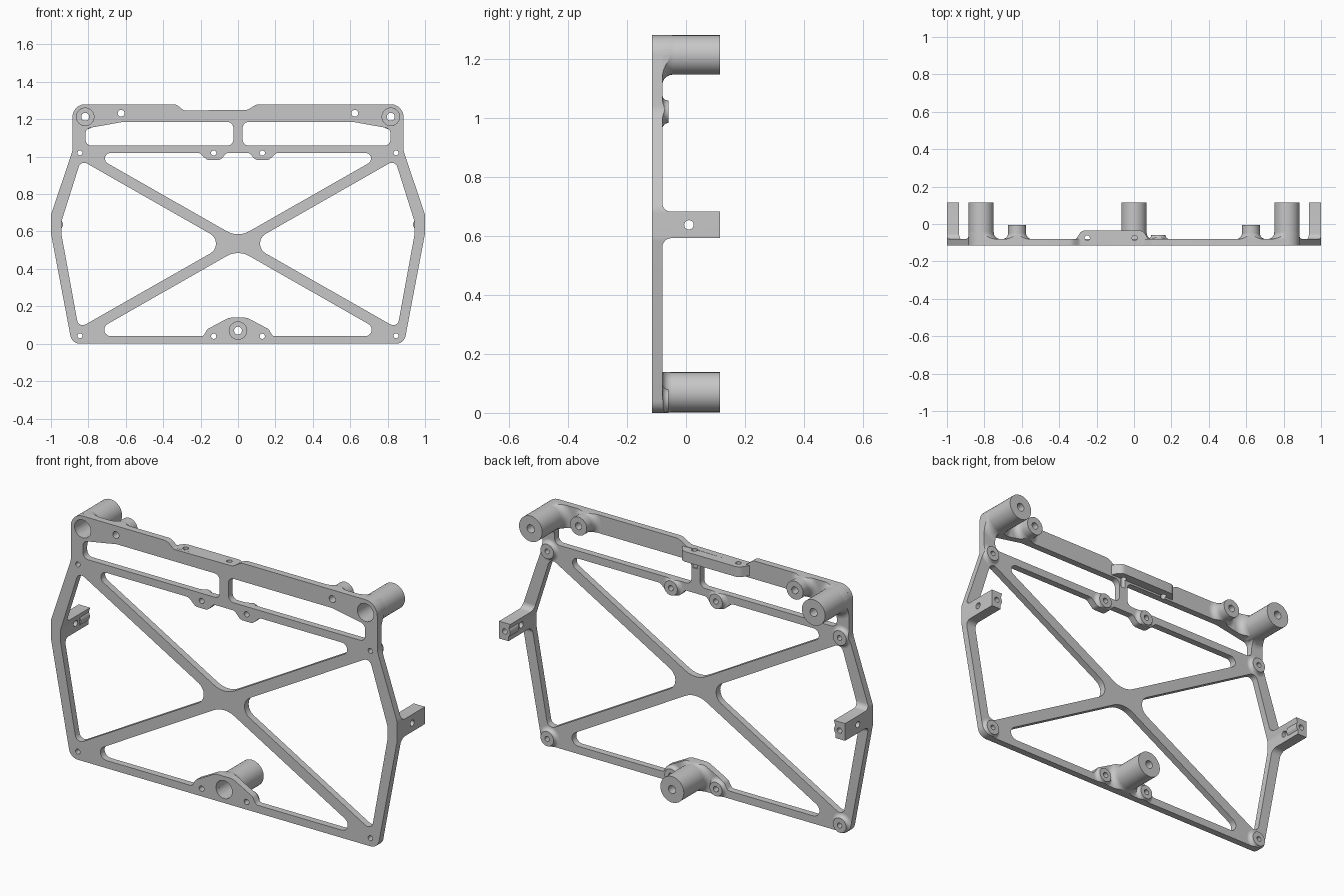
import bpy, bmesh, math
from mathutils import Vector

old = bpy.data.objects.get("Cube")
if old:
    bpy.data.objects.remove(old, do_unlink=True)

FRONT, FACE, BACK = -0.115, -0.08, 0.115
GREY = (0.57, 0.57, 0.57, 1)
grey = bpy.data.materials.new("plain grey")
grey.use_nodes = True
grey.diffuse_color = GREY
grey.node_tree.nodes["Principled BSDF"].inputs["Base Color"].default_value = GREY

# Axis maps: profile (a, b) pushed along c
MAPS = {"x": lambda a, b, c: (c, a, b), "y": lambda a, b, c: (a, c, b), "z": lambda a, b, c: (a, b, c)}


def finish(name, bm):
    bmesh.ops.remove_doubles(bm, verts=bm.verts, dist=1e-5)
    bmesh.ops.recalc_face_normals(bm, faces=bm.faces)
    mesh = bpy.data.meshes.new(name)
    bm.to_mesh(mesh)
    bm.free()
    mesh.materials.clear()
    mesh.materials.append(grey)
    obj = bpy.data.objects.new(name, mesh)
    bpy.context.collection.objects.link(obj)
    return obj


def fillet(points, steps=6):
    """Round each corner (a, b, radius) of a closed outline."""
    out = []
    for i, (a, b, r) in enumerate(points):
        p = Vector((a, b))
        u = Vector(points[i - 1][:2]) - p
        v = Vector(points[(i + 1) % len(points)][:2]) - p
        half = u.angle(v) / 2
        if r <= 0 or half > 1.55:
            out.append(p)
            continue
        t = min(r / math.tan(half), 0.49 * u.length, 0.49 * v.length)
        r = t * math.tan(half)
        u.normalize()
        v.normalize()
        c = p + (u + v).normalized() * (r / math.sin(half))
        start, end = p + u * t - c, p + v * t - c
        first, sweep = math.atan2(start.y, start.x), math.pi - 2 * half
        turn = math.copysign(sweep, start.x * end.y - start.y * end.x)
        for k in range(steps + 1):
            angle = first + turn * k / steps
            out.append(c + Vector((math.cos(angle), math.sin(angle))) * r)
    return out


def circle(a, b, r, n=24):
    return [Vector((a + r * math.cos(k * math.tau / n), b + r * math.sin(k * math.tau / n))) for k in range(n)]


def prism(name, loops, lo, hi, axis="y"):
    """Outline with holes, pushed from lo to hi along an axis."""
    curve = bpy.data.curves.new(name, "CURVE")
    curve.dimensions, curve.fill_mode = "2D", "BOTH"
    curve.extrude = (hi - lo) / 2
    for loop in loops:
        spline = curve.splines.new("POLY")
        spline.points.add(len(loop) - 1)
        for pt, co in zip(spline.points, loop):
            pt.co = (co[0], co[1], 0, 1)
        spline.use_cyclic_u = True
    tmp = bpy.data.objects.new(name + "_curve", curve)
    bpy.context.collection.objects.link(tmp)
    deps = bpy.context.evaluated_depsgraph_get()
    mesh = bpy.data.meshes.new_from_object(tmp.evaluated_get(deps))
    bm = bmesh.new()
    bm.from_mesh(mesh)
    bpy.data.objects.remove(tmp, do_unlink=True)
    bpy.data.meshes.remove(mesh)
    for v in bm.verts:
        v.co = MAPS[axis](v.co.x, v.co.y, v.co.z + (lo + hi) / 2)
    return finish(name, bm)


def lathe(name, x, z, profile, n=32):
    """Closed ring profile of (radius, y) turned about a y axis."""
    bm = bmesh.new()
    rings = [[bm.verts.new((x + r * math.cos(k * math.tau / n), y, z + r * math.sin(k * math.tau / n)))
              for k in range(n)] for r, y in profile]
    for i, ring in enumerate(rings):
        prev = rings[i - 1]
        for k in range(n):
            bm.faces.new((prev[k - 1], prev[k], ring[k], ring[k - 1]))
    return finish(name, bm)


def boolean(obj, other, operation, keep=False):
    mod = obj.modifiers.new("cut", "BOOLEAN")
    mod.object, mod.operation, mod.solver = other, operation, "EXACT"
    deps = bpy.context.evaluated_depsgraph_get()
    mesh = bpy.data.meshes.new_from_object(obj.evaluated_get(deps))
    obj.modifiers.clear()
    obj.data = mesh
    if not keep:
        bpy.data.objects.remove(other, do_unlink=True)


def flip(points):
    return [(-p[0], *p[1:]) for p in reversed(points)]


# Frame outline: right edge, top notch, left edge
side = [(0.888, 0, 0.05), (1.0, 0.59, 0.08), (1.0, 0.69, 0.08), (0.885, 1.03, 0.1), (0.885, 1.28, 0.067)]
notch = [(0.1, 1.28, 0.05), (0.05, 1.25, 0.04), (-0.29, 1.247, 0.03), (-0.33, 1.28, 0.05)]
loops = [fillet(side + notch + flip(side))]

# Windows between the bars
slot = [(0.025, 1.06, 0.03), (0.815, 1.06, 0.03), (0.815, 1.15, 0.03), (0.62, 1.185, 0.05), (0.025, 1.185, 0.03)]
wing = [(0.056, 0.535, 0.06), (0.852, 0.082, 0.03), (0.945, 0.59, 0.06), (0.945, 0.65, 0.06), (0.84, 0.982, 0.03)]
ear = [(0.205, 1.02, 0.03), (0.165, 0.982, 0.03), (0.095, 0.982, 0.03), (0.06, 1.02, 0.02)]
upper = [(0, 0.567, 0.12), (0.795, 1.02, 0.03)] + ear + flip(ear) + [(-0.795, 1.02, 0.03)]
hump = [(0.05, 0.139, 0.06), (0.165, 0.077, 0.03), (0.185, 0.04, 0.02)]
lower = [(0, 0.503, 0.12), (-0.812, 0.04, 0.035)] + flip(hump) + hump + [(0.812, 0.04, 0.035)]
loops += [fillet(w) for w in (slot, flip(slot), wing, flip(wing), upper, lower)]

# Fixing points: name, x, z, outer radius, hole radius, back end, base fillet
bosses = [("lower_post", 0, 0.07, 0.068, 0.047, BACK, 0.03)]
for tag, s in (("left", 1), ("right", -1)):
    bosses += [(tag + "_upper_post", s * 0.817, 1.213, 0.067, 0.047, BACK, 0.035),
               (tag + "_top_boss", s * 0.625, 1.232, 0.048, 0.018, -0.005, 0.03),
               (tag + "_corner_boss", s * 0.845, 1.02, 0.038, 0.013, -0.06, 0.02),
               (tag + "_foot_boss", s * 0.845, 0.042, 0.038, 0.013, -0.06, 0.02),
               (tag + "_bar_boss", s * 0.13, 1.02, 0.038, 0.014, -0.06, 0.02),
               (tag + "_lower_boss", s * 0.13, 0.04, 0.036, 0.014, -0.06, 0.02)]
loops += [circle(x, z, hole) for _, x, z, _, hole, _, _ in bosses]

frame = prism("frame_plate", loops, FRONT, FACE)
clip = prism("clip_helper", loops, FRONT - 0.02, 0.2)
clip.hide_render = True

# Posts, bosses and their filleted bases
for name, x, z, r, hole, end, f in bosses:
    ring = [(hole, -0.09), (r, -0.09), (r, end)]
    if end == BACK:
        ring += [(0.021, end), (0.021, 0.07), (hole, 0.07)]
    else:
        ring += [(hole, end)]
    lathe(name, x, z, ring)
    arc = [k * math.pi / 12 for k in range(7)]
    base = [(r + f * (1 - math.sin(a)), FACE + f * (1 - math.cos(a))) for a in arc]
    base = [(hole * 0.8, -0.09), (r + f, -0.09)] + base + [(hole * 0.8, FACE + f)]
    boolean(lathe(name + "_base", x, z, base), clip, "INTERSECT", keep=True)

# Side arms: filleted tongue, cross hole, screw socket in the end
tongue = [(-0.1, 0.53, 0), (FACE, 0.53, 0), (FACE, 0.592, 0.035), (BACK, 0.592, 0),
          (BACK, 0.682, 0), (FACE, 0.682, 0.035), (FACE, 0.74, 0), (-0.1, 0.74, 0)]
for tag, s in (("left", 1), ("right", -1)):
    lo, hi = sorted((s * 0.92, s * 1.05))
    arm = prism(tag + "_arm", [fillet(tongue), circle(0.01, 0.637, 0.016)], lo, hi, "x")
    boolean(arm, clip, "INTERSECT", keep=True)
    boolean(arm, prism("socket_cutter", [circle(s * 0.967, 0.637, 0.014)], 0.06, 0.15), "DIFFERENCE")
    lathe(tag + "_arm_socket", s * 0.967, 0.637, [(0.014, 0.04), (0.031, 0.04), (0.031, BACK), (0.014, BACK)])

# Top flange with two vertical holes
pins = [circle(x, -0.075, 0.014) for x in (-0.25, 0.003)]
shelf = [(-0.32, -0.1, 0), (-0.31, FACE, 0.02), (-0.28, -0.034, 0.04),
         (0.05, -0.034, 0.04), (0.075, FACE, 0.02), (0.08, -0.1, 0)]
prism("top_flange", [fillet(shelf)] + pins, 1.195, 1.248, "z")
for pin in pins:
    boolean(frame, prism("pin_cutter", [pin], 1.15, 1.3, "z"), "DIFFERENCE")

bpy.data.objects.remove(clip, do_unlink=True)

# Smooth rounds, crisp edges
bpy.ops.object.select_all(action="DESELECT")
for obj in bpy.context.collection.objects:
    if obj.type == "MESH" and obj.data.materials and obj.data.materials[0] == grey:
        obj.select_set(True)
        bpy.context.view_layer.objects.active = obj
bpy.ops.object.shade_smooth_by_angle(angle=math.radians(30))
